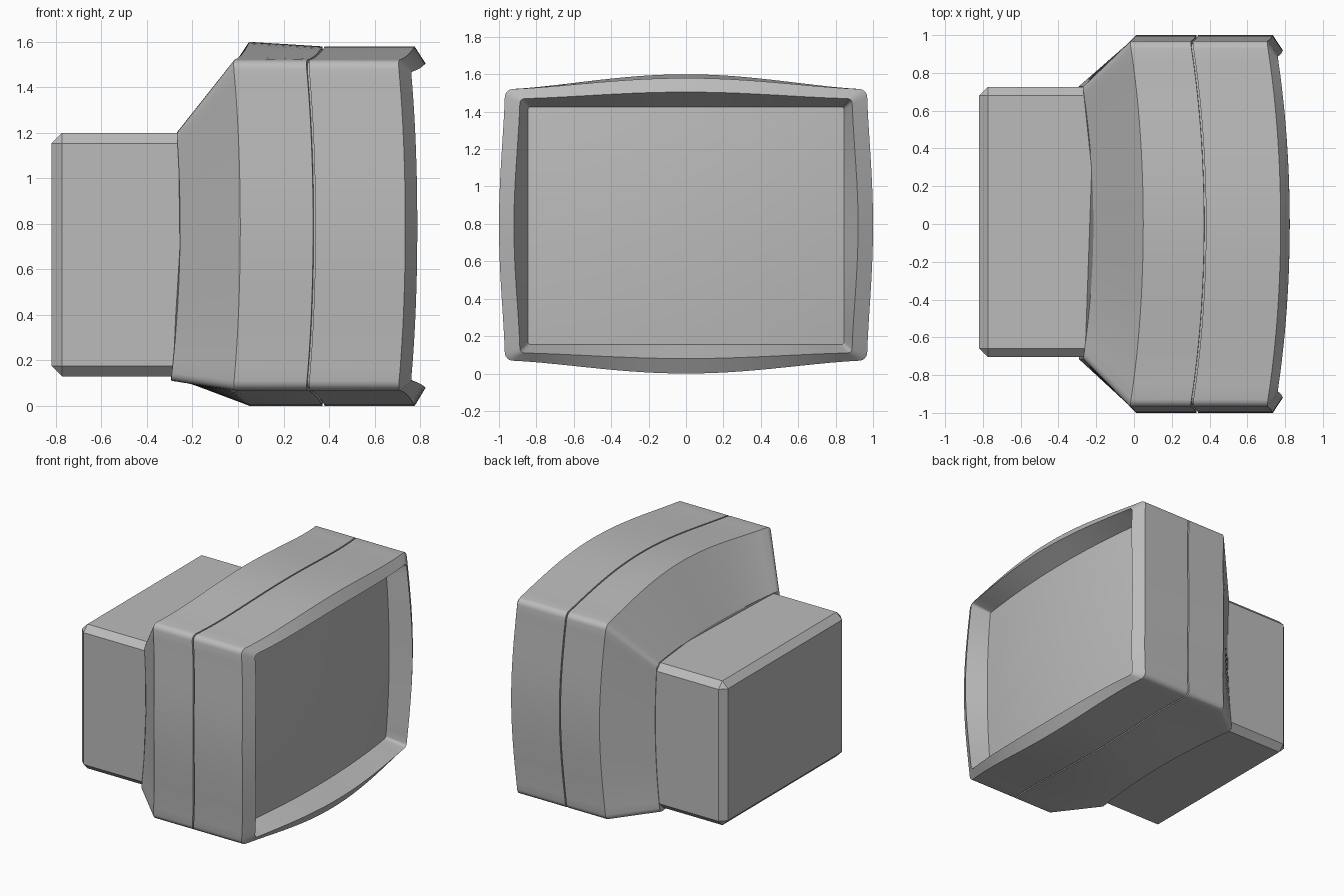
import bpy, bmesh, math
from mathutils import Vector

cube = bpy.data.objects.get("Cube")
if cube:
    bpy.data.objects.remove(cube, do_unlink=True)

grey = bpy.data.materials.new("mid_grey")
grey.use_nodes = True
COLOUR = (0.5, 0.5, 0.5, 1)
grey.diffuse_color = COLOUR
grey.node_tree.nodes["Principled BSDF"].inputs["Base Color"].default_value = COLOUR

MID_Z = 0.79     # height of the tube axis
SAMPLES = 24     # points along each side of a section


def swell(t):
    return math.cos(math.pi / 2 * min(abs(t), 1)) ** 1.5


def section(x, half_y, low, high, side=0.0, bottom=0.0, top=0.0, r=0.04,
            scale=1.0, shift=0.0, bow=1.0):
    """Rounded rectangle with swollen sides, bowed forward like a tube face."""
    half_z, mid = (high - low) / 2, (high + low) / 2
    corners = []
    for i, (sy, sz) in enumerate([(1, 1), (-1, 1), (-1, -1), (1, -1)]):
        for k in range(5):
            a = math.pi / 2 * (i + k / 4)
            corners.append(Vector((sy * (half_y - r) + r * math.cos(a),
                                   sz * (half_z - r) + r * math.sin(a))))
    flat = []
    for i, p in enumerate(corners):
        q = corners[(i + 1) % len(corners)]
        steps = SAMPLES if i % 5 == 4 else 1
        flat += [p.lerp(q, k / steps) for k in range(steps)]
    ring = []
    for p in flat:
        u, v = p.x / half_y, p.y / half_z
        y = (p.x + u * side * swell(v)) * scale + shift
        z = mid + (p.y + v * (top if v > 0 else bottom) * swell(u)) * scale
        drop = bow * (0.085 * y * y + 0.07 * (z - MID_Z) ** 2)
        ring.append((x - drop, y, z))
    return ring


def finish(name, bm):
    bmesh.ops.recalc_face_normals(bm, faces=bm.faces)
    mesh = bpy.data.meshes.new(name)
    bm.to_mesh(mesh)
    bm.free()
    mesh.materials.append(grey)
    obj = bpy.data.objects.new(name, mesh)
    bpy.context.collection.objects.link(obj)
    bpy.ops.object.select_all(action='DESELECT')
    obj.select_set(True)
    bpy.context.view_layer.objects.active = obj
    bpy.ops.object.shade_smooth_by_angle(angle=math.radians(25))
    return obj


def loft(name, rings, cap_start=False, cap_end=False):
    bm = bmesh.new()
    rows = [[bm.verts.new(p) for p in ring] for ring in rings]
    for a, b in zip(rows, rows[1:]):
        for i in range(len(a)):
            j = (i + 1) % len(a)
            bm.faces.new((a[i], a[j], b[j], b[i]))
    if cap_start:
        bm.faces.new(rows[0])
    if cap_end:
        bm.faces.new(rows[-1])
    return finish(name, bm)


def body(x, top=0.06, scale=1.0):
    return section(x, 0.968, 0.07, 1.52, 0.032, 0.07, top, scale=scale)


def opening(x, scale=1.0):
    return section(x, 0.845, 0.155, 1.425, r=0.015, scale=scale)


# Rear shell: funnel from the neck to the shoulder, then up to the seam
neck = section(-0.2, 0.722, 0.11, 1.205, r=0.035, shift=0.006, bow=1.25)
loft("rear_shell", [neck, body(0.095, 0.08), body(0.415), body(0.415, scale=0.985)],
     cap_start=True)

# Front bezel: seam groove, outer wall, sloped lip and recessed inner wall
lip = section(0.86, 0.888, 0.11, 1.47, 0.032, 0.03, 0.035, r=0.025)
loft("front_bezel", [body(0.415, scale=0.985), body(0.425, scale=0.985), body(0.425),
                     body(0.82), lip, opening(0.71)])

# Bowed screen closing the recess
loft("screen", [opening(0.71, s) for s in (1, 0.85, 0.7, 0.55, 0.4, 0.25, 0.1, 0.02)],
     cap_end=True)

# Chamfered box at the back
bm = bmesh.new()
bmesh.ops.create_cube(bm, size=1)
low, high = Vector((-0.82, -0.705, 0.13)), Vector((-0.15, 0.725, 1.2))
for v in bm.verts:
    v.co = [lo + (c + 0.5) * (hi - lo) for lo, hi, c in zip(low, high, v.co)]
edges = [e for e in bm.edges if min(v.co.x for v in e.verts) < -0.5]
bmesh.ops.bevel(bm, geom=edges, offset=0.046, segments=1, affect='EDGES')
finish("back_housing", bm)
